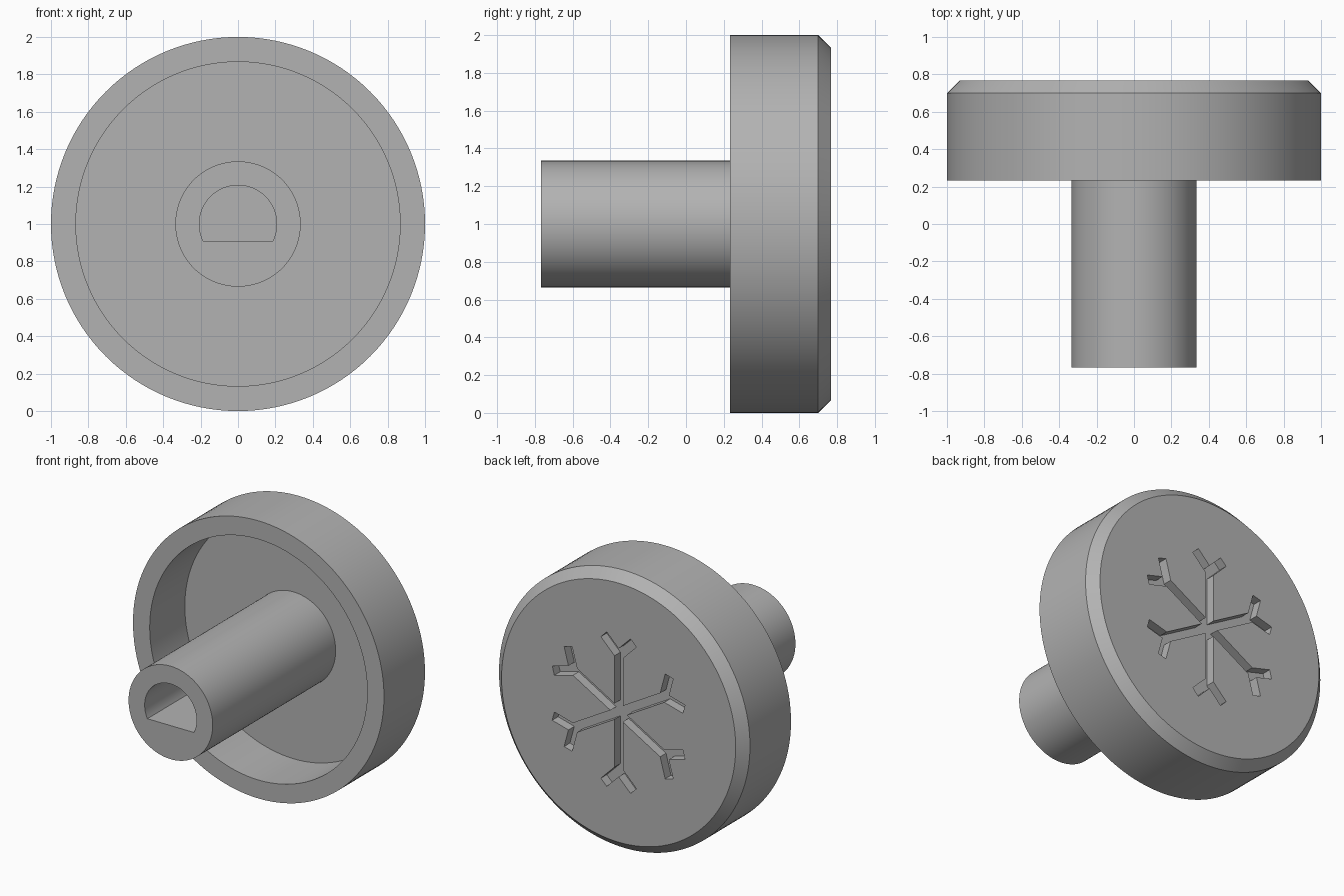
import bpy, bmesh
from math import sin, cos, pi, asin, sqrt, radians
from mathutils import Matrix, Vector

default = bpy.data.objects.get("Cube")
if default:
    bpy.data.objects.remove(default, do_unlink=True)

SEGMENTS = 128
AXIS_Z = 1.0      # height of the knob's axis
BACK = 0.767      # outer face of the cap
FRONT = -0.767    # open end of the stem

grey = bpy.data.materials.new("plain grey")
grey.use_nodes = True
COLOUR = (0.45, 0.45, 0.45, 1)
grey.diffuse_color = COLOUR
grey.node_tree.nodes["Principled BSDF"].inputs["Base Color"].default_value = COLOUR


def finish(name, bm):
    """Turn a bmesh into a scene object."""
    bmesh.ops.recalc_face_normals(bm, faces=bm.faces)
    mesh = bpy.data.meshes.new(name)
    bm.to_mesh(mesh)
    bm.free()
    mesh.materials.append(grey)
    obj = bpy.data.objects.new(name, mesh)
    bpy.context.collection.objects.link(obj)
    return obj


def lathe(name, profile):
    """Revolve (radius, y) points about the knob's axis, closing both ends."""
    bm = bmesh.new()
    rings = []
    for r, y in profile:
        angles = [2 * pi * i / SEGMENTS for i in range(SEGMENTS)]
        rings.append([bm.verts.new((r * cos(a), y, AXIS_Z + r * sin(a))) for a in angles])
    for a, b in zip(rings, rings[1:]):
        for i in range(SEGMENTS):
            j = (i + 1) % SEGMENTS
            bm.faces.new((a[i], a[j], b[j], b[i]))
    bm.faces.new(rings[0])
    bm.faces.new(rings[-1])
    return finish(name, bm)


def prism(name, outline, y0, y1):
    """Extrude an (x, z) outline, centred on the axis, from y0 to y1."""
    bm = bmesh.new()
    face = bm.faces.new([bm.verts.new((x, y0, AXIS_Z + z)) for x, z in outline])
    moved = bmesh.ops.extrude_face_region(bm, geom=[face], use_keep_orig=True)["geom"]
    verts = [v for v in moved if isinstance(v, bmesh.types.BMVert)]
    bmesh.ops.translate(bm, vec=(0, y1 - y0, 0), verts=verts)
    return finish(name, bm)


def activate(obj):
    bpy.ops.object.select_all(action='DESELECT')
    obj.select_set(True)
    bpy.context.view_layer.objects.active = obj


def carve(obj, cutter):
    mod = obj.modifiers.new("cut", 'BOOLEAN')
    mod.operation = 'DIFFERENCE'
    mod.solver = 'EXACT'
    mod.object = cutter
    activate(obj)
    bpy.ops.object.modifier_apply(modifier=mod.name)
    bpy.data.objects.remove(cutter, do_unlink=True)


# Cap: chamfered disc, hollow towards the front
FLOOR = 0.633
cap = lathe("knob_cap", [(0.933, BACK), (1, 0.70), (1, 0.233),
                         (0.867, 0.233), (0.867, FLOOR)])

# Stem: plain cylinder set slightly into the cap floor
stem = lathe("knob_stem", [(0.335, FRONT), (0.335, FLOOR + 0.02)])

# D-shaped shaft socket in the stem
BORE, FLAT = 0.207, -0.093
start = asin(FLAT / BORE)
sweep = pi - 2 * start
bore = [(BORE * cos(start + sweep * i / 64), BORE * sin(start + sweep * i / 64))
        for i in range(65)]
carve(stem, prism("socket_cutter", bore, FRONT - 0.1, FRONT + 1.0))

# Snowflake groove: one forked arm, repeated six times
HALF, FORK, BRANCH = 0.033, 0.415, 0.167
D = sqrt(0.5)
right_side = [(HALF, HALF * sqrt(3)),
              (HALF, FORK + HALF * (1 - sqrt(2))),
              ((BRANCH + HALF) * D, FORK + (BRANCH - HALF) * D),
              ((BRANCH - HALF) * D, FORK + (BRANCH + HALF) * D)]
left_side = [(-x, z) for x, z in reversed(right_side)]
# the last inner corner of each arm is the first of the next
arm = right_side + [(0, FORK + HALF * sqrt(2))] + left_side[:-1]
flake = []
for k in range(6):
    turn = Matrix.Rotation(radians(60 * k), 2)
    flake += [turn @ Vector(point) for point in arm]
carve(cap, prism("snowflake_cutter", flake, BACK - 0.067, BACK + 0.1))

# Smooth round sides with crisp edges
for part in (cap, stem):
    activate(part)
    bpy.ops.object.shade_smooth_by_angle(angle=radians(30))
